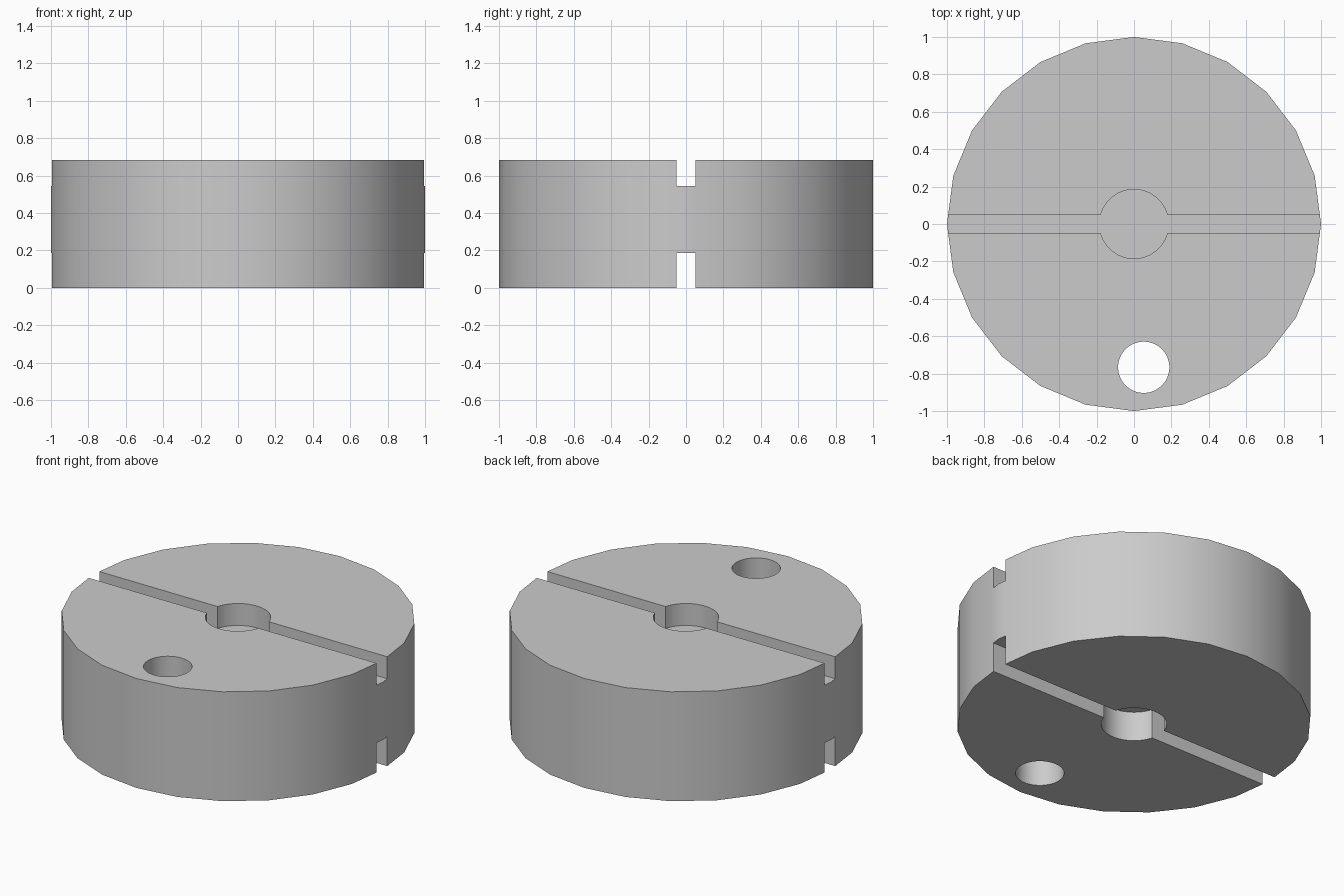
import bpy, bmesh
from math import asin, cos, sin, pi

if "Cube" in bpy.data.objects:
    bpy.data.objects.remove(bpy.data.objects["Cube"])

H = 0.682            # disc height
SLOT = 0.052         # half width of slots
R_MID = 0.185        # centre recess radius


def prism(name, outline, z0, z1):
    """Solid made by extruding a counter-clockwise outline from z0 to z1."""
    bm = bmesh.new()
    face = bm.faces.new([bm.verts.new((x, y, z0)) for x, y in outline])
    ext = bmesh.ops.extrude_face_region(bm, geom=[face])
    verts = [v for v in ext["geom"] if isinstance(v, bmesh.types.BMVert)]
    bmesh.ops.translate(bm, verts=verts, vec=(0, 0, z1 - z0))
    bmesh.ops.recalc_face_normals(bm, faces=bm.faces)
    mesh = bpy.data.meshes.new(name)
    bm.to_mesh(mesh)
    bm.free()
    obj = bpy.data.objects.new(name, mesh)
    bpy.context.collection.objects.link(obj)
    return obj


def circle(r, n, cx=0, cy=0):
    return [(cx + r * cos(2 * pi * i / n), cy + r * sin(2 * pi * i / n)) for i in range(n)]


# 24-sided disc
disc = prism("slotted_disc", circle(1, 24), 0, H)

# Slot outline with a round recess in the middle
a0 = asin(SLOT / R_MID)
n = 28
arc = [(R_MID * cos(a), R_MID * sin(a)) for a in (a0 + (pi - 2 * a0) * i / n for i in range(n + 1))]
half = [(1.2, SLOT)] + arc + [(-1.2, SLOT)]
slot = half + [(-x, -y) for x, y in half]

# Top slot, bottom slot, and the off-centre through hole
cutters = [
    prism("top_slot_cutter", slot, 0.545, H + 0.2),
    prism("bottom_slot_cutter", slot, -0.2, 0.185),
    prism("through_hole_cutter", circle(0.137, 64, 0.052, -0.766), -0.2, H + 0.2),
]

bpy.ops.object.select_all(action='DESELECT')
bpy.context.view_layer.objects.active = disc
disc.select_set(True)
for c in cutters:
    mod = disc.modifiers.new(c.name, 'BOOLEAN')
    mod.operation = 'DIFFERENCE'
    mod.solver = 'EXACT'
    mod.object = c
    bpy.ops.object.modifier_apply(modifier=mod.name)
for c in cutters:
    bpy.data.objects.remove(c)

bpy.ops.object.shade_smooth_by_angle(angle=pi / 6)
